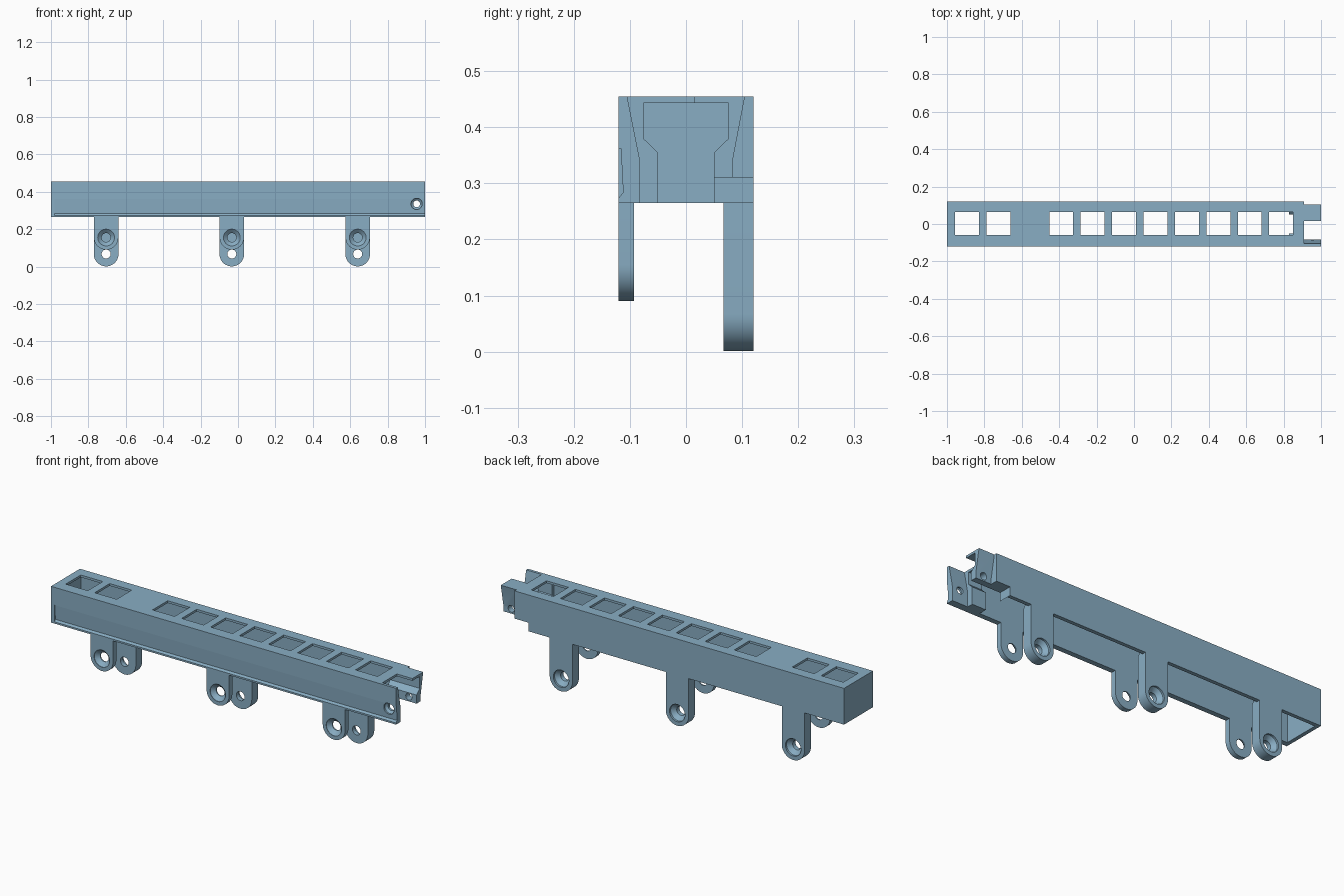
import bpy, bmesh, math
from mathutils import Vector

if "Cube" in bpy.data.objects:
    bpy.data.objects.remove(bpy.data.objects["Cube"])

blue = bpy.data.materials.new("dusty_blue")
blue.diffuse_color = (0.25, 0.42, 0.55, 1)
blue.use_nodes = True
blue.node_tree.nodes["Principled BSDF"].inputs["Base Color"].default_value = blue.diffuse_color


def prism(name, profile, axis, lo, hi):
    """Extrude a profile along x (profile in y,z) or along y (profile in x,z)."""
    bm = bmesh.new()
    place = (lambda p: (lo, *p)) if axis == "x" else (lambda p: (p[0], lo, p[1]))
    face = bm.faces.new([bm.verts.new(place(p)) for p in profile])
    shift = Vector((hi - lo, 0, 0)) if axis == "x" else Vector((0, hi - lo, 0))
    new = bmesh.ops.extrude_face_region(bm, geom=[face])["geom"]
    bmesh.ops.translate(bm, vec=shift, verts=[v for v in new if isinstance(v, bmesh.types.BMVert)])
    bmesh.ops.recalc_face_normals(bm, faces=bm.faces)
    mesh = bpy.data.meshes.new(name)
    bm.to_mesh(mesh)
    bm.free()
    mesh.materials.append(blue)
    obj = bpy.data.objects.new(name, mesh)
    bpy.context.collection.objects.link(obj)
    return obj


def box(name, x0, x1, y0, y1, z0, z1):
    return prism(name, [(y0, z0), (y1, z0), (y1, z1), (y0, z1)], "x", x0, x1)


def spindle(x, z, stations, n=32):
    """Round cutter along y, given (y, radius) stations."""
    bm = bmesh.new()
    rings = [[bm.verts.new((x + r * math.cos(math.tau * i / n), y, z + r * math.sin(math.tau * i / n)))
              for i in range(n)] for y, r in stations]
    for a, b in zip(rings, rings[1:]):
        for i in range(n):
            bm.faces.new((a[i], a[(i + 1) % n], b[(i + 1) % n], b[i]))
    bm.faces.new(rings[0])
    bm.faces.new(rings[-1])
    bmesh.ops.recalc_face_normals(bm, faces=bm.faces)
    mesh = bpy.data.meshes.new("hole_cutter")
    bm.to_mesh(mesh)
    bm.free()
    mesh.materials.append(blue)
    obj = bpy.data.objects.new("hole_cutter", mesh)
    bpy.context.collection.objects.link(obj)
    return obj


def combine(target, other, operation="DIFFERENCE"):
    """Apply a boolean and discard the helper."""
    mod = target.modifiers.new("combine", "BOOLEAN")
    mod.object, mod.operation, mod.solver = other, operation, "EXACT"
    bpy.context.view_layer.objects.active = target
    bpy.ops.object.modifier_apply(modifier=mod.name)
    bpy.data.objects.remove(other)


def smooth(obj):
    bpy.ops.object.select_all(action="DESELECT")
    obj.select_set(True)
    bpy.context.view_layer.objects.active = obj
    bpy.ops.object.shade_smooth_by_angle(angle=math.radians(25))


BOTTOM, TOP, HALF = 0.265, 0.455, 0.12
END = 0.91   # where the body stops and the joining tabs begin
STEP = 0.83  # where the end socket begins

# Channel body, open underneath and closed at the left end
body = box("channel_body", -1, END, -HALF, HALF, BOTTOM, TOP)
combine(body, box("cavity", -0.98, STEP, -0.093, 0.10, 0.2, 0.443))

# Waisted socket through the right end
socket = [(-0.05, 0.2), (-0.05, 0.355), (-0.076, 0.38), (-0.076, 0.443),
          (0.076, 0.443), (0.076, 0.38), (0.05, 0.355), (0.05, 0.2)]
combine(body, prism("socket", socket, "x", STEP - 0.02, END + 0.05))
combine(body, box("rear_notch", STEP, END + 0.05, 0.0, 0.2, 0.2, 0.31))

# Front joining tab with a sloped inner face
front_tab = [(-HALF, BOTTOM), (-0.082, BOTTOM), (-0.082, 0.34), (-0.105, TOP), (-HALF, TOP)]
combine(body, prism("front_tab", front_tab, "x", END, 1), "UNION")

# Rear joining tab: thin roof lip and a narrowing wall
rear_tab = [(0.015, TOP), (0.105, TOP), (0.083, 0.34), (0.083, 0.31), (0.05, 0.31),
            (0.05, 0.355), (0.076, 0.38), (0.076, 0.443), (0.015, 0.443)]
combine(body, prism("rear_tab", rear_tab, "x", END, 1), "UNION")

# Shallow tapered groove along the front
groove = [(-0.14, 0.362), (-0.116, 0.362), (-0.112, 0.284), (-0.12, 0.274), (-0.14, 0.274)]
combine(body, prism("groove", groove, "x", -0.98, 1.05))

# Row of square windows in the roof, with one left out
for i in [0, 1, 3, 4, 5, 6, 7, 8, 9, 10]:
    cx = -0.893 + 0.168 * i
    combine(body, box("window", cx - 0.064, cx + 0.064, -0.06, 0.065, 0.42, 0.5))

# Countersunk pin hole through both tabs
combine(body, spindle(0.955, 0.335, [(-0.14, 0.03), (-0.105, 0.03), (-0.095, 0.018), (0.15, 0.018)]))
smooth(body)


def leg(name, x, y0, y1, zc, stations, r=0.065, n=24):
    """Hanging lug with a round foot and a countersunk hole."""
    arc = [(x - r * math.cos(math.pi * i / n), zc - r * math.sin(math.pi * i / n)) for i in range(n + 1)]
    obj = prism(name, arc + [(x + r, BOTTOM), (x - r, BOTTOM)], "y", y0, y1)
    combine(obj, spindle(x, zc, stations))
    return obj


# Short front legs and long thick rear legs with a gusset into the wall
for k, x in enumerate((-0.705, -0.033, 0.64), 1):
    front = leg(f"front_leg_{k}", x, -HALF, -0.093, 0.155,
                [(-0.13, 0.045), (-0.118, 0.045), (-0.099, 0.024), (-0.08, 0.024)])
    rear = leg(f"rear_leg_{k}", x, 0.067, HALF, 0.067,
               [(0.05, 0.024), (0.09, 0.024), (0.11, 0.045), (0.13, 0.045)], r=0.066)
    gusset = [(0.10, 0.31), (0.10, BOTTOM), (0.067, BOTTOM)]
    combine(rear, prism("gusset", gusset, "x", x - 0.066, x + 0.066), "UNION")
    smooth(front)
    smooth(rear)
